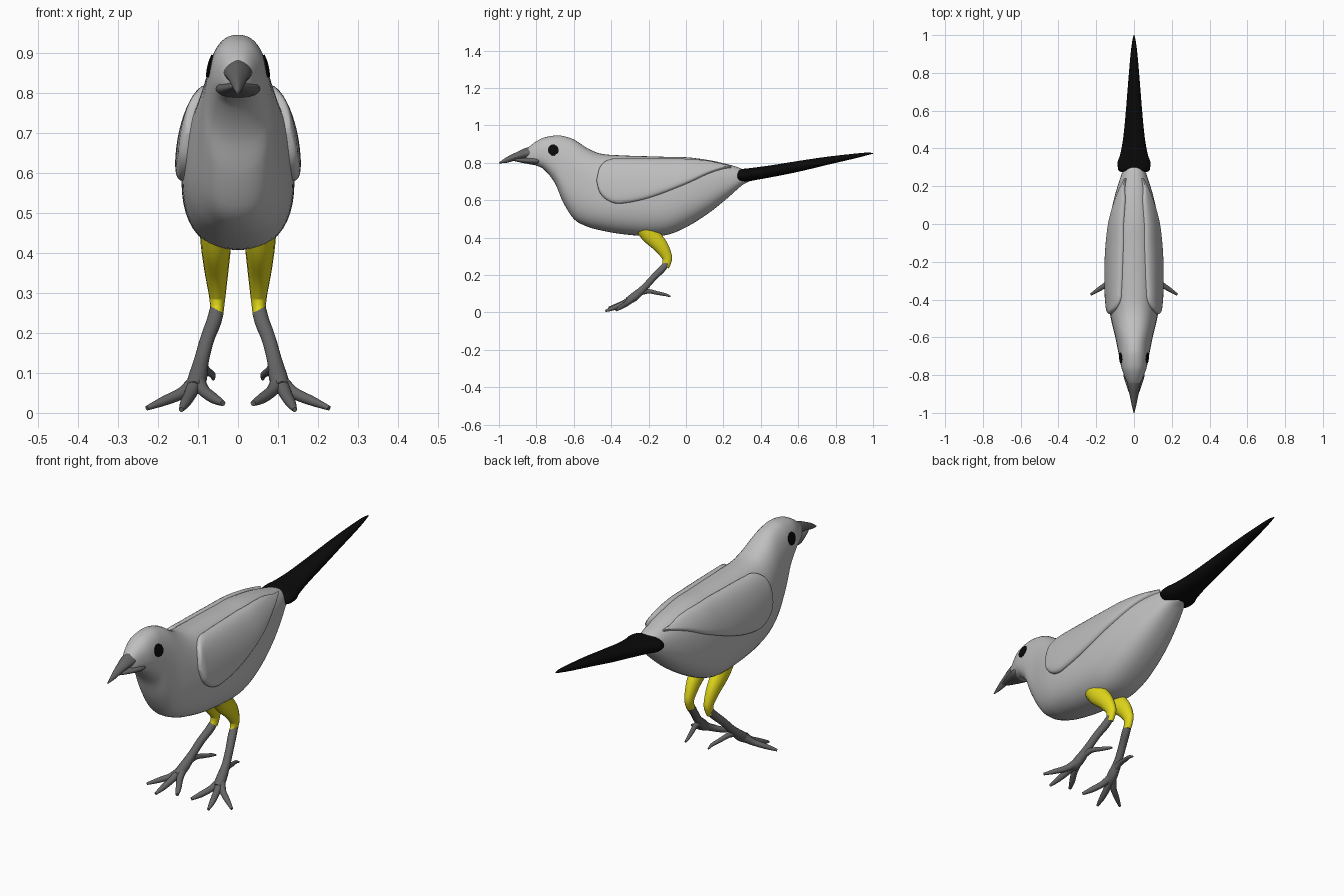
import bpy, bmesh, math
from mathutils import Vector

if "Cube" in bpy.data.objects:
    bpy.data.objects.remove(bpy.data.objects["Cube"])


def material(name, r, g, b):
    m = bpy.data.materials.new(name)
    m.diffuse_color = (r, g, b, 1)
    m.use_nodes = True
    m.node_tree.nodes["Principled BSDF"].inputs["Base Color"].default_value = m.diffuse_color
    return m


GREY = material("plumage grey", 0.52, 0.52, 0.52)
DARK = material("dark grey", 0.13, 0.13, 0.13)
YELLOW = material("yellow", 0.75, 0.68, 0.01)
BLACK = material("black", 0.003, 0.003, 0.003)


def interp(rows, t):
    """Smooth interpolation of rows keyed by their first value."""
    t = min(max(t, rows[0][0]), rows[-1][0])
    i = 0
    while i < len(rows) - 2 and t > rows[i + 1][0]:
        i += 1
    a, b = rows[i], rows[i + 1]
    p, n = rows[max(i - 1, 0)], rows[min(i + 2, len(rows) - 1)]
    d = b[0] - a[0]
    f = (t - a[0]) / d
    out = []
    for k in range(1, len(a)):
        m0 = (b[k] - p[k]) / (b[0] - p[0]) * d
        m1 = (n[k] - a[k]) / (n[0] - a[0]) * d
        out.append((2*f**3 - 3*f**2 + 1) * a[k] + (f**3 - 2*f**2 + f) * m0
                   + (3*f**2 - 2*f**3) * b[k] + (f**3 - f**2) * m1)
    return out


def skin(name, rings, mat, mirror=False):
    """Closed surface through equal rings of points."""
    bm = bmesh.new()
    vs = [[bm.verts.new(p) for p in r] for r in rings]
    n = len(vs[0])
    for a, b in zip(vs, vs[1:]):
        for j in range(n):
            bm.faces.new((a[j], a[(j+1) % n], b[(j+1) % n], b[j]))
    bm.faces.new(vs[0])
    bm.faces.new(vs[-1])
    bmesh.ops.recalc_face_normals(bm, faces=bm.faces)
    me = bpy.data.meshes.new(name)
    bm.to_mesh(me)
    bm.free()
    me.materials.append(mat)
    me.shade_smooth()
    me.set_sharp_from_angle(angle=math.radians(50))
    ob = bpy.data.objects.new(name, me)
    bpy.context.collection.objects.link(ob)
    if mirror:
        ob.modifiers.new("mirror", 'MIRROR')
    return ob


def spread(rows, sub):
    """Keys of the rows with extra steps between them."""
    keys = [a[0] + (b[0] - a[0]) * k / sub for a, b in zip(rows, rows[1:]) for k in range(sub)]
    return keys + [rows[-1][0]]


def half_width(s, w, n, k):
    return w * max(0, 1 - abs(s)**n) ** (1/n) * (1 - k*s)


def loft(name, rows, mat, n=2.0, k=0.0, seg=32, sub=4):
    """Rows are y, top z, bottom z, half width."""
    rings = []
    for y in spread(rows, sub):
        zt, zb, w = interp(rows, y)
        ring = []
        for j in range(seg):
            a = 2 * math.pi * j / seg
            s = math.copysign(abs(math.sin(a)) ** (2/n), math.sin(a))
            x = math.copysign(half_width(s, w, n, k), math.cos(a))
            ring.append((x, y, (zt+zb)/2 + (zt-zb)/2 * s))
        rings.append(ring)
    return skin(name, rings, mat)


def tube(name, pts, mat, flat=1.0, seg=14, sub=5):
    """Tapering tube; points are x, y, z, radius. Mirrored to both sides."""
    rows = [(i, *p) for i, p in enumerate(pts)]
    rings = []
    for t in spread(rows, sub):
        x, y, z, r = interp(rows, t)
        tan = (Vector(interp(rows, t + .02)[:3]) - Vector(interp(rows, t - .02)[:3])).normalized()
        up = tan.cross(Vector((1, 0, 0))).normalized()
        side = up.cross(tan)
        rings.append([Vector((x, y, z)) + side * (r * flat * math.cos(a)) + up * (r * math.sin(a))
                      for a in (2*math.pi*j/seg for j in range(seg))])
    return skin(name, rings, mat, True)


# Body and head in one sweep
BODY = [(-.86, .86, .825, .018), (-.84, .885, .80, .034), (-.80, .915, .785, .052),
        (-.76, .935, .765, .066), (-.70, .946, .69, .078), (-.66, .944, .595, .086),
        (-.60, .925, .50, .098), (-.53, .88, .46, .115), (-.46, .85, .44, .128),
        (-.35, .84, .42, .137), (-.2, .835, .408, .14), (-.1, .832, .415, .138),
        (0, .83, .455, .13), (.12, .815, .53, .108), (.22, .793, .61, .08),
        (.30, .767, .68, .05), (.335, .735, .70, .025)]
N, K = 2.4, 0.1
loft("body", BODY, GREY, N, K, seg=48)


def on_body(y, z, off):
    """Point on the right flank of the body, pushed out by off."""
    zt, zb, w = interp(BODY, y)
    h, zc = (zt - zb) / 2, (zt + zb) / 2
    x = half_width(min((z - zc) / h, 0.995), w, N, K)
    nrm = Vector((x / w**2, 0, (z - zc) / h**2)).normalized()
    return Vector((x, y, z)) + nrm * off


# Folded wings: y, lower edge, upper edge
WING = [(-.478, .70, .71), (-.465, .65, .765), (-.44, .615, .80), (-.40, .59, .818),
        (-.35, .582, .82), (-.2, .612, .82), (0, .687, .817), (.12, .742, .805),
        (.2, .768, .785), (.24, .773, .777)]
rings = []
for i in range(49):
    u = i / 48
    y = -.478 + .718 * (1 - math.cos(math.pi * u)) / 2
    lo, hi = interp(WING, y)
    outer, inner = [], []
    thick = .022 * min(1, u / .12) ** .5 * (1 - .4 * u)
    for j in range(21):
        v = (1 - math.cos(math.pi * j / 20)) / 2
        z = lo + (hi - lo) * v
        round_off = math.sqrt(max(0, 1 - abs(2*v - 1)**8))
        outer.append(on_body(y, z, thick * round_off))
        inner.append(on_body(y, z, -.008))
    rings.append(outer + inner[::-1])
skin("wings", rings, GREY, True)

# Eyes: thin discs following the head
skin("eyes", [[on_body(-.71 + r*math.cos(a), .868 + r*math.sin(a), off)
               for a in (2*math.pi*j/10 for j in range(10))]
              for r, off in ((.029, -.004), (.029, .004), (.015, .005), (.003, .005))], BLACK, True)

# Beak halves
loft("upper_beak", [(-1, .802, .797, .002), (-.96, .83, .80, .012), (-.90, .86, .815, .024),
                    (-.85, .882, .82, .034), (-.82, .884, .82, .036), (-.78, .87, .82, .02)],
     DARK, 1.6, seg=24)
loft("lower_beak", [(-.94, .822, .815, .008), (-.90, .825, .805, .024), (-.85, .828, .795, .042),
                    (-.80, .834, .788, .056), (-.78, .828, .797, .05), (-.768, .82, .81, .03)],
     DARK, 2.0, seg=24)

# Tail
loft("tail", [(.275, .745, .715, .07), (.285, .763, .70, .083), (.33, .77, .70, .086),
              (.36, .774, .706, .075), (.45, .786, .722, .058), (.6, .81, .752, .043),
              (.75, .832, .788, .031), (.9, .849, .823, .018), (.97, .855, .841, .009),
              (1, .853, .849, .002)], BLACK, 2.2)

# Legs and feet
tube("thighs", [(.055, -.22, .46, .055), (.055, -.19, .415, .05), (.054, -.135, .355, .04),
                (.052, -.103, .30, .029), (.052, -.102, .27, .024), (.053, -.112, .243, .021)],
     YELLOW, flat=.75)
tube("lower_legs", [(.053, -.103, .262, .017), (.06, -.13, .23, .019), (.077, -.175, .185, .018),
                    (.092, -.225, .13, .019), (.102, -.275, .085, .024), (.11, -.31, .062, .02)], DARK)
tube("middle_toes", [(.105, -.28, .082, .02), (.118, -.33, .05, .016), (.132, -.385, .025, .013),
                     (.142, -.43, .008, .006)], DARK)
tube("outer_toes", [(.104, -.28, .08, .02), (.14, -.315, .05, .015), (.185, -.345, .03, .012),
                    (.228, -.373, .012, .006)], DARK)
tube("inner_toes", [(.102, -.28, .08, .02), (.085, -.325, .055, .015), (.06, -.37, .036, .013),
                    (.038, -.412, .024, .007)], DARK)
tube("hind_toes", [(.095, -.25, .105, .016), (.088, -.20, .113, .012), (.075, -.15, .103, .01),
                   (.064, -.11, .095, .008), (.062, -.083, .085, .004)], DARK)
